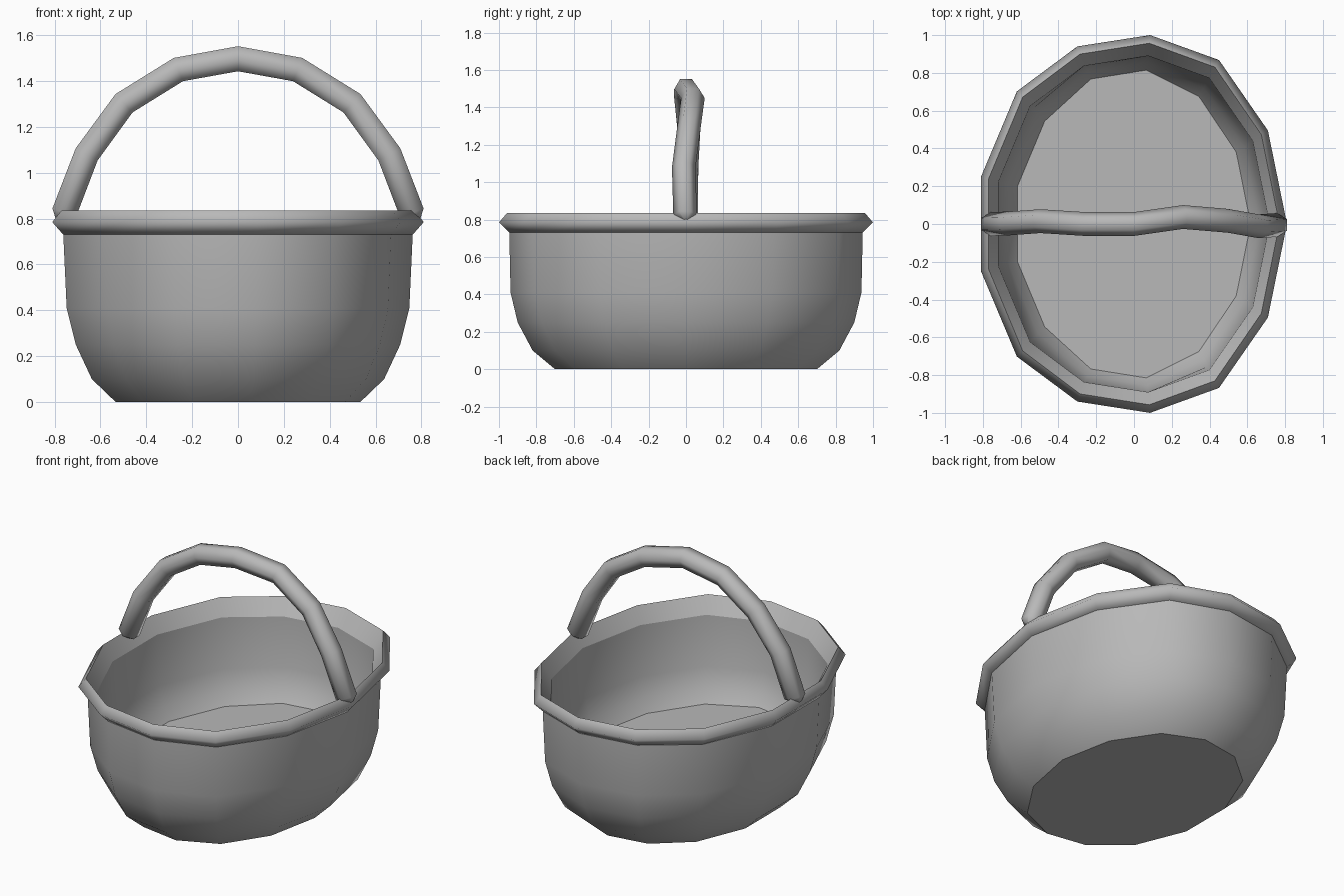
import bpy, bmesh, math
from mathutils import Vector

if "Cube" in bpy.data.objects:
    bpy.data.objects.remove(bpy.data.objects["Cube"])

grey = bpy.data.materials.new("grey")
grey.diffuse_color = (0.48, 0.48, 0.48, 1)
grey.use_nodes = True
grey.node_tree.nodes["Principled BSDF"].inputs["Base Color"].default_value = grey.diffuse_color


def finish(name, bm, angle):
    bmesh.ops.recalc_face_normals(bm, faces=bm.faces)
    mesh = bpy.data.meshes.new(name)
    bm.to_mesh(mesh)
    bm.free()
    mesh.materials.append(grey)
    obj = bpy.data.objects.new(name, mesh)
    bpy.context.collection.objects.link(obj)
    bpy.ops.object.select_all(action='DESELECT')
    obj.select_set(True)
    bpy.context.view_layer.objects.active = obj
    bpy.ops.object.shade_smooth_by_angle(angle=math.radians(angle))


def skin(bm, rings, closed=False):
    """Join consecutive rings with quads; cap both ends unless closed."""
    loops = [[bm.verts.new(p) for p in ring] for ring in rings]
    n = len(loops[0])
    pairs = list(zip(loops, loops[1:]))
    if closed:
        pairs.append((loops[-1], loops[0]))
    else:
        bm.faces.new(loops[0])
        bm.faces.new(loops[-1])
    for a, b in pairs:
        for i in range(n):
            j = (i + 1) % n
            bm.faces.new((a[i], a[j], b[j], b[i]))


# Thirteen-sided oval outline, mirrored front to back
half = [(0.709, 0.495), (0.45, 0.868), (0.085, 1.0),
        (-0.30, 0.94), (-0.62, 0.702), (-0.81, 0.25)]
outline = [(0.81, 0)] + half + [(x, -y) for x, y in reversed(half)]


def oval(rx, ry, z, full=1.0):
    """Outline scaled to size; full = 0 gives a plain ellipse, 1 the rounder rim."""
    ring = []
    for i, (x, y) in enumerate(outline):
        plain = 1.007 * math.sin(math.tau * i / 13)
        ring.append((x * rx / 0.81, ry * (plain + (y - plain) * full), z))
    return ring


# Basket bowl: up the outside, over into the inside, down to the floor
bm = bmesh.new()
skin(bm, [oval(*r) for r in [
    (0.533, 0.70, 0, 0.5), (0.637, 0.82, 0.1, 0.6), (0.707, 0.90, 0.25, 0.7),
    (0.747, 0.938, 0.41, 0.85), (0.762, 0.945, 0.735, 1),
    (0.718, 0.89, 0.735, 1), (0.70, 0.885, 0.42, 0.6),
    (0.665, 0.855, 0.30, 0.3), (0.618, 0.815, 0.225, 0)]])
finish("basket_bowl", bm, 37)

# Rim band around the top of the bowl, four-sided in section
bm = bmesh.new()
skin(bm, [oval(*r) for r in [
    (0.762, 0.945, 0.73), (0.81, 1.0, 0.785),
    (0.77, 0.957, 0.835), (0.718, 0.89, 0.735)]], closed=True)
finish("rim", bm, 101)

# Arched handle: six-sided tube with a slight sideways wobble
arch = [(0.26, 1.45), (0.497, 1.303), (0.66, 1.08), (0.758, 0.825)]
wobble_left, wobble_right = [0.0, 0.015, 0.003, 0.0], [0.037, 0.017, -0.012, -0.005]
path = [Vector((-x, y, z)) for (x, z), y in zip(arch, wobble_left)][::-1]
path.append(Vector((0, 0, 1.497)))
path += [Vector((x, y, z)) for (x, z), y in zip(arch, wobble_right)]


def hexagon(p, t, r):
    up = Vector((-t.z, 0, t.x))
    side = Vector((0, 1, 0))
    return [p + r * (side * math.cos(k * math.pi / 3)
                     + up * math.sin(k * math.pi / 3)) for k in range(6)]


rings = []
for i, p in enumerate(path):
    t = path[min(i + 1, len(path) - 1)] - path[max(i - 1, 0)]
    t.y = 0
    rings.append(hexagon(p, t.normalized(), 0.063))
# Blunt points where the handle sinks into the rim
tips = [hexagon(Vector((s * 0.785, 0, 0.79)),
                Vector((0.35, 0, -s * 0.94)).normalized(), 0.01) for s in (-1, 1)]
bm = bmesh.new()
skin(bm, [tips[0]] + rings + [tips[1]])
finish("handle", bm, 64)
